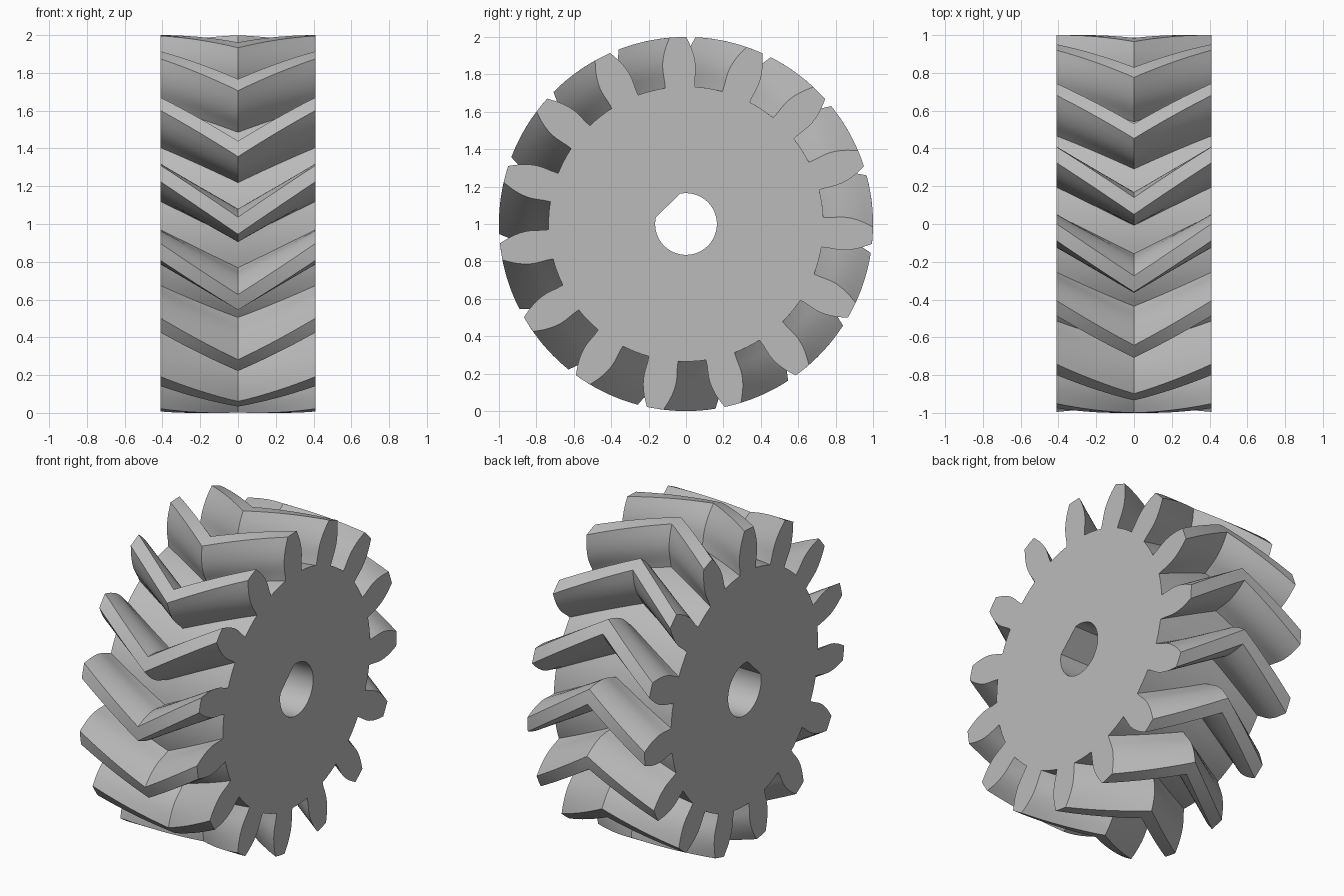
import bpy, bmesh
from math import sin, cos, acos, radians, pi

cube = bpy.data.objects.get("Cube")
if cube:
    bpy.data.objects.remove(cube, do_unlink=True)

TEETH = 15
HALF_WIDTH = 0.41
TWIST = radians(16)       # turn of the middle plane against the end faces
PHASE = radians(92.5)     # direction of the first tooth on the end faces
STATIONS = 16
BORE, FLAT, FLAT_DIR = 0.165, 0.138, radians(134)

# One tooth flank from root to tip: radius, half thickness
FLANK = [(0.735, 0.079), (0.77, 0.081), (0.80, 0.085), (0.83, 0.088), (0.86, 0.088),
         (0.89, 0.084), (0.92, 0.077), (0.95, 0.067), (0.98, 0.054), (1.0, 0.045)]


def gear_profile():
    """Polar points (angle, radius) of the toothed outline."""
    pts = []
    pitch = 2 * pi / TEETH
    root_r, root_w = FLANK[0]
    root_a = root_w / root_r
    for i in range(TEETH):
        mid = PHASE + i * pitch
        pts += [(mid - w / r, r) for r, w in FLANK]
        pts.append((mid, FLANK[-1][0]))
        pts += [(mid + w / r, r) for r, w in reversed(FLANK)]
        gap = pitch - 2 * root_a
        pts += [(mid + root_a + gap * k / 4, root_r) for k in (1, 2, 3)]
    return pts


def bore_profile(steps=48):
    """Polar points of the round hole with one flat side."""
    half = acos(FLAT / BORE)
    span = 2 * pi - 2 * half
    return [(FLAT_DIR + half + span * k / steps, BORE) for k in range(steps + 1)]


def ring(bm, profile, x, turn):
    return [bm.verts.new((x, r * cos(a + turn), 1 + r * sin(a + turn))) for a, r in profile]


def skin(bm, rings):
    for a, b in zip(rings, rings[1:]):
        n = len(a)
        for i in range(n):
            j = (i + 1) % n
            bm.faces.new((a[i], a[j], b[j], b[i]))


bm = bmesh.new()

# Toothed rim, twisting to the middle plane and back again
xs = [HALF_WIDTH * (2 * k / STATIONS - 1) for k in range(STATIONS + 1)]
outer = [ring(bm, gear_profile(), x, TWIST * (1 - abs(x) / HALF_WIDTH)) for x in xs]
skin(bm, outer)

# Straight bore
inner = [ring(bm, bore_profile(), x, 0) for x in (-HALF_WIDTH, HALF_WIDTH)]
skin(bm, inner)

# Flat end faces between rim and bore
for end in (0, -1):
    edges = []
    for loop in (outer[end], inner[end]):
        edges += [bm.edges.get((v, loop[(i + 1) % len(loop)])) for i, v in enumerate(loop)]
    bmesh.ops.triangle_fill(bm, use_beauty=True, use_dissolve=False, edges=edges)

bmesh.ops.recalc_face_normals(bm, faces=bm.faces[:])
mesh = bpy.data.meshes.new("herringbone_gear")
bm.to_mesh(mesh)
bm.free()

gear = bpy.data.objects.new("herringbone_gear", mesh)
bpy.context.collection.objects.link(gear)

# Plain grey metal
grey = bpy.data.materials.new("light_grey")
grey.use_nodes = True
color = (0.5, 0.5, 0.5, 1)
grey.diffuse_color = color
grey.node_tree.nodes["Principled BSDF"].inputs["Base Color"].default_value = color
mesh.materials.append(grey)

# Smooth flanks with crisp edges
bpy.ops.object.select_all(action="DESELECT")
gear.select_set(True)
bpy.context.view_layer.objects.active = gear
bpy.ops.object.shade_smooth_by_angle(angle=radians(25))
